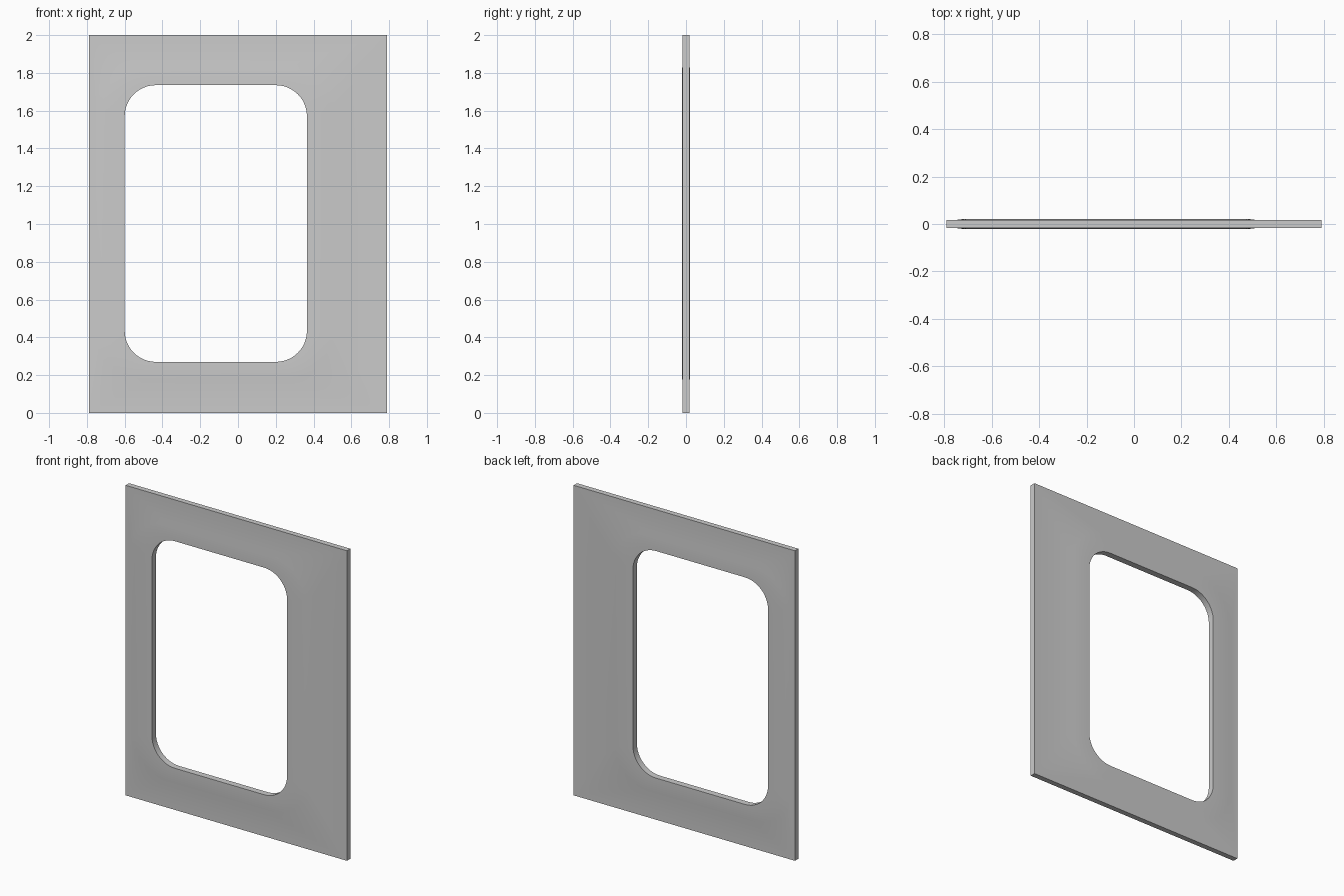
import bpy, bmesh
from math import sin, cos, pi

if "Cube" in bpy.data.objects:
    bpy.data.objects.remove(bpy.data.objects["Cube"])

SEG = 12             # segments per rounded corner
FLAT, RAISED = 0.0175, 0.0205   # half thickness of panel and of window surround
CX, CZ = -0.1175, 1.0025        # window centre
CORNERS = [(1, 1, 0), (-1, 1, pi / 2), (-1, -1, pi), (1, -1, 3 * pi / 2)]


def rounded_loop(bm, hw, hh, r, y):
    """Rounded rectangle of vertices around the window centre."""
    verts = []
    for sx, sz, start in CORNERS:
        for i in range(SEG + 1):
            a = start + pi / 2 * i / SEG
            verts.append(bm.verts.new((CX + sx * (hw - r) + r * cos(a), y,
                                       CZ + sz * (hh - r) + r * sin(a))))
    return verts


def bridge(bm, a, b):
    n = len(a)
    for i in range(n):
        j = (i + 1) % n
        bm.faces.new((a[i], a[j], b[j], b[i]))


bm = bmesh.new()
holes, rims = [], []
for side in (-1, 1):
    # Window edge, raised surround, and its flush outline
    hole = rounded_loop(bm, 0.4825, 0.7325, 0.165, side * RAISED)
    crest = rounded_loop(bm, 0.605, 0.82, 0.22, side * RAISED)
    flush = rounded_loop(bm, 0.63, 0.845, 0.24, side * FLAT)
    bridge(bm, hole, crest)
    bridge(bm, crest, flush)
    # Flat panel out to the square corners
    rim = [bm.verts.new((sx * 0.79, side * FLAT, 1 + sz)) for sx, sz, _ in CORNERS]
    n = len(flush)
    for c in range(4):
        base = c * (SEG + 1)
        for i in range(SEG):
            bm.faces.new((flush[base + i], flush[base + i + 1], rim[c]))
        last = base + SEG
        bm.faces.new((flush[last], flush[(last + 1) % n], rim[(c + 1) % 4], rim[c]))
    holes.append(hole)
    rims.append(rim)

# Window reveal and outer panel edges
bridge(bm, *holes)
bridge(bm, *rims)
bmesh.ops.recalc_face_normals(bm, faces=bm.faces)

mesh = bpy.data.meshes.new("window_panel")
bm.to_mesh(mesh)
bm.free()
panel = bpy.data.objects.new("window_panel", mesh)
bpy.context.collection.objects.link(panel)
bpy.context.view_layer.objects.active = panel
panel.select_set(True)
bpy.ops.object.shade_smooth_by_angle(angle=pi / 6)
